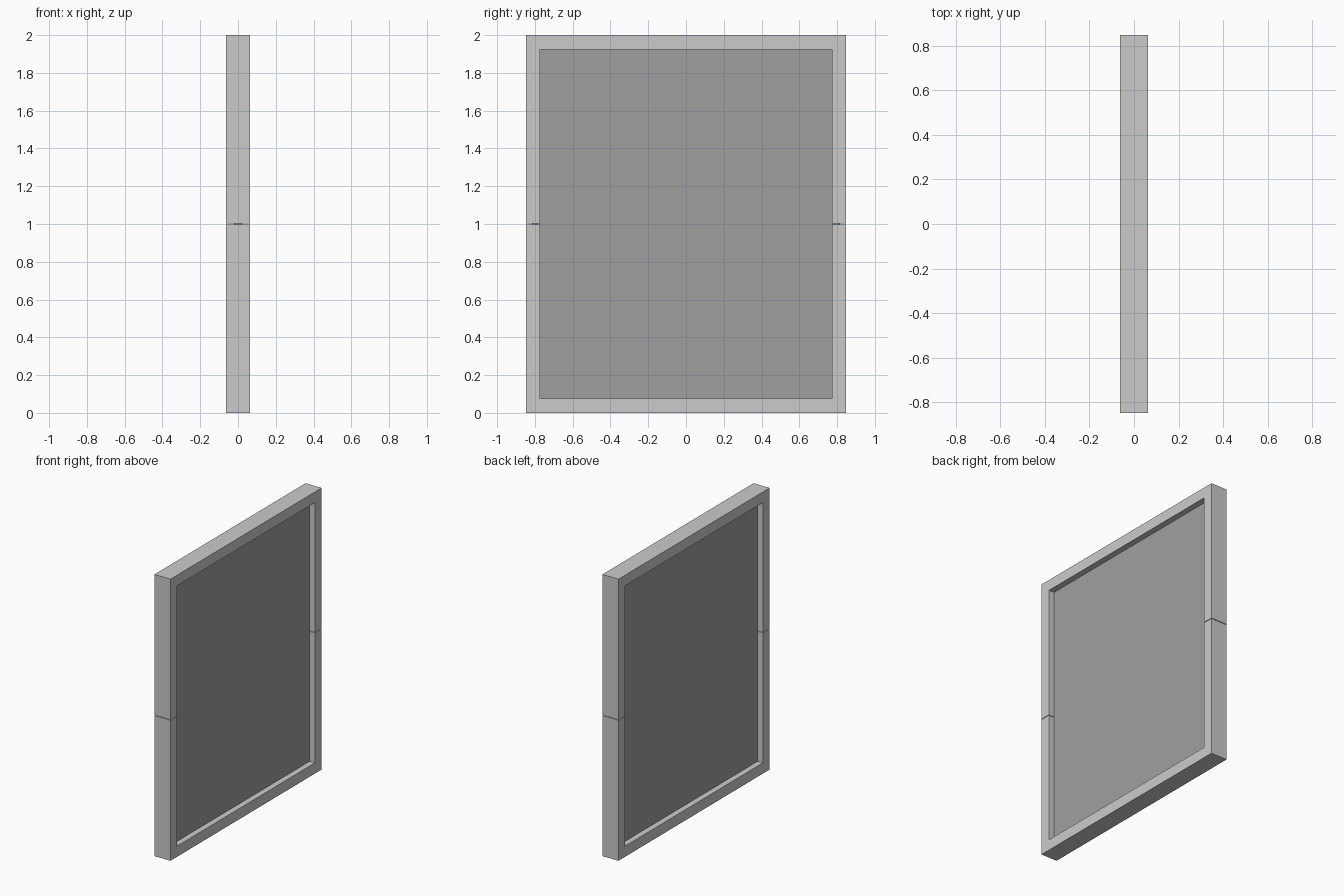
import bpy
import bmesh

HALF_Y, HEIGHT, HALF_X = 0.848, 2.0, 0.063   # outer frame
BAR = 0.074                                  # frame bar width
GAP = 0.002                                  # half of the seam between the halves
PANEL_X, PANEL_LAP = 0.021, 0.04             # panel half thickness, overlap into frame


def make_material(name, value):
    mat = bpy.data.materials.new(name)
    mat.use_nodes = True
    colour = (value, value, value, 1)
    mat.diffuse_color = colour
    mat.node_tree.nodes["Principled BSDF"].inputs["Base Color"].default_value = colour
    return mat


def extrude_profile(name, points, half_x, mat):
    """Extrude a (y, z) outline along x, centred on x = 0."""
    bm = bmesh.new()
    face = bm.faces.new([bm.verts.new((-half_x, y, z)) for y, z in points])
    moved = bmesh.ops.extrude_face_region(bm, geom=[face])["geom"]
    verts = [v for v in moved if isinstance(v, bmesh.types.BMVert)]
    bmesh.ops.translate(bm, verts=verts, vec=(2 * half_x, 0, 0))
    bmesh.ops.recalc_face_normals(bm, faces=bm.faces)
    mesh = bpy.data.meshes.new(name)
    bm.to_mesh(mesh)
    bm.free()
    mesh.materials.append(mat)
    obj = bpy.data.objects.new(name, mesh)
    bpy.context.collection.objects.link(obj)
    return obj


cube = bpy.data.objects.get("Cube")
if cube:
    bpy.data.objects.remove(cube, do_unlink=True)

frame_mat = make_material("light grey frame", 0.6)
panel_mat = make_material("mid grey panel", 0.35)

# U-shaped frame halves meeting at a thin seam at mid height
mid, inner = HEIGHT / 2, HALF_Y - BAR
for name, side in (("lower_frame", -1), ("upper_frame", 1)):
    seam, bar_edge, end = (mid + side * d for d in (GAP, mid - BAR - 0.002, mid))
    outline = [(-HALF_Y, seam), (-HALF_Y, end), (HALF_Y, end), (HALF_Y, seam),
               (inner, seam), (inner, bar_edge), (-inner, bar_edge), (-inner, seam)]
    extrude_profile(name, outline, HALF_X, frame_mat)

# Thin panel seated in the frame
py, pz = inner + PANEL_LAP, BAR - PANEL_LAP
extrude_profile("panel", [(-py, pz), (py, pz), (py, HEIGHT - pz), (-py, HEIGHT - pz)],
                PANEL_X, panel_mat)
